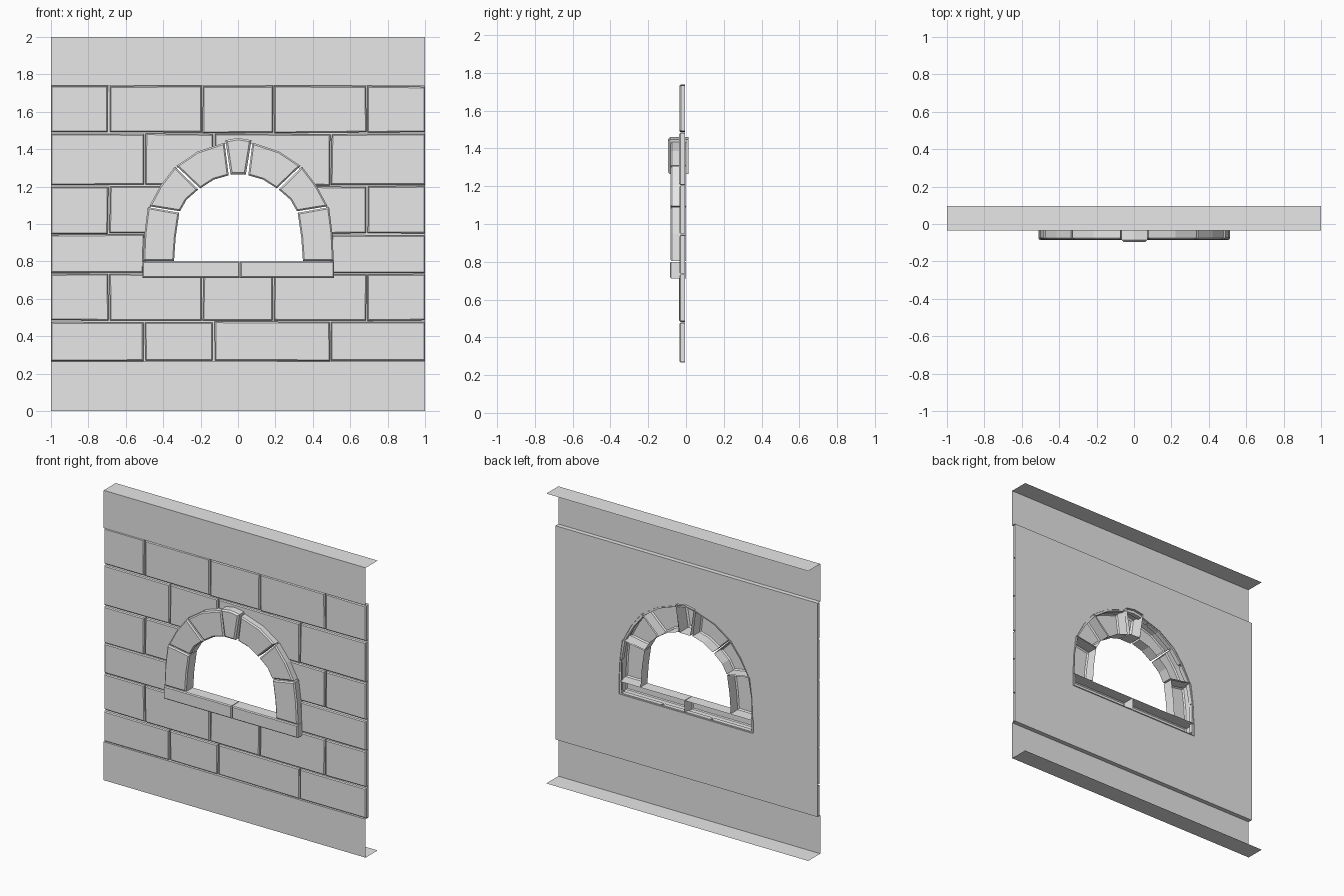
import bpy, bmesh, random

random.seed(4)
if "Cube" in bpy.data.objects:
    bpy.data.objects.remove(bpy.data.objects["Cube"])

stone = bpy.data.materials.new("grey stone")
stone.use_nodes = True
grey = (0.8, 0.8, 0.8, 1)
stone.diffuse_color = grey
stone.node_tree.nodes["Principled BSDF"].inputs["Base Color"].default_value = grey


def finish(name, bm):
    mesh = bpy.data.meshes.new(name)
    bm.to_mesh(mesh)
    bm.free()
    mesh.materials.append(stone)
    obj = bpy.data.objects.new(name, mesh)
    bpy.context.collection.objects.link(obj)
    return obj


def add_block(bm, outline, front, back, bevel=0.0, closed=False):
    """Outline of (x, z) points, anticlockwise from the front, pulled back in y."""
    part = bmesh.new()
    face = part.faces.new([part.verts.new((x, front, z)) for x, z in outline])
    rim = list(face.edges)
    side = bmesh.ops.extrude_edge_only(part, edges=rim)["geom"]
    for v in side:
        if isinstance(v, bmesh.types.BMVert):
            v.co.y = back
    if closed:
        bmesh.ops.holes_fill(part, edges=[e for e in part.edges if e.is_boundary], sides=0)
    if bevel:
        bmesh.ops.bevel(part, geom=rim, offset=bevel, segments=1,
                        affect='EDGES', clamp_overlap=True)
    bmesh.ops.recalc_face_normals(part, faces=part.faces[:])
    nearest = min(part.faces, key=lambda f: f.calc_center_median().y)
    if nearest.normal.y > 0:
        bmesh.ops.reverse_faces(part, faces=part.faces[:])
    temp = bpy.data.meshes.new("temp")
    part.to_mesh(temp)
    part.free()
    bm.from_mesh(temp)
    bpy.data.meshes.remove(temp)


def block(name, outline, front, back, bevel=0.0, closed=False):
    bm = bmesh.new()
    add_block(bm, outline, front, back, bevel, closed)
    return finish(name, bm)


def sheet(name, profile):
    """Open (y, z) profile swept across the full width."""
    bm = bmesh.new()
    left, right = [[bm.verts.new((x, y, z)) for y, z in profile] for x in (-1, 1)]
    for i in range(len(profile) - 1):
        bm.faces.new((left[i], right[i], right[i + 1], left[i + 1]))
    return finish(name, bm)


FACE, MORTAR, REAR = -0.036, -0.005, 0.095
LOW, HIGH = 0.265, 1.74

# Plain bands with their returns to the rear
sheet("top_band", [(REAR, 2), (FACE, 2), (FACE, HIGH), (MORTAR, HIGH)][::-1])
sheet("bottom_band", [(MORTAR, LOW), (FACE, LOW), (FACE, 0), (REAR, 0)][::-1])

# Mortar sheet in two halves around the window hole
hole = [(0, 0.72), (-0.495, 0.72), (-0.495, 0.95), (-0.47, 1.09), (-0.405, 1.2),
        (-0.325, 1.3), (-0.21, 1.38), (-0.07, 1.43), (0, 1.44)]
bm = bmesh.new()
for s in (1, -1):
    pts = [(0, LOW), (-1, LOW), (-1, HIGH), (0, HIGH)] + hole[::-1]
    f = bm.faces.new([bm.verts.new((s * x, MORTAR, z)) for x, z in pts])
    f.normal_update()
    if f.normal.y > 0:
        f.normal_flip()
bmesh.ops.triangulate(bm, faces=bm.faces[:])
bmesh.ops.remove_doubles(bm, verts=bm.verts[:], dist=0.0001)
finish("mortar", bm)

# Brick courses: alternating joints, slightly uneven corners
levels = [LOW, 0.48, 0.735, 0.945, 1.205, 1.485, HIGH]
wide = [-1, -0.5, -0.13, 0.495, 1]
narrow = [-1, -0.69, -0.19, 0.19, 0.69, 1]
bm = bmesh.new()
for row in range(len(levels) - 1):
    joints = narrow if row % 2 else wide
    for a, b in zip(joints, joints[1:]):
        x0 = a if a == -1 else a + 0.004
        x1 = b if b == 1 else b - 0.004
        z0, z1 = levels[row] + 0.004, levels[row + 1] - 0.004
        corners = [(x0, z0), (x1, z0), (x1, z1), (x0, z1)]
        uneven = [(x if abs(x) == 1 else x + random.uniform(-0.003, 0.003),
                   z + random.uniform(-0.003, 0.003)) for x, z in corners]
        add_block(bm, uneven, FACE + random.uniform(0, 0.003), MORTAR, 0.006, True)
bricks = finish("bricks", bm)

# Cut the window out of the bricks, then drop their hidden backs
around = hole + [(-x, z) for x, z in hole[-2:0:-1]]
cutter = block("window_cutter", around[::-1], -0.2, 0.2, closed=True)
cutter.hide_render = True
cut = bricks.modifiers.new("window", 'BOOLEAN')
cut.operation, cut.solver, cut.object = 'DIFFERENCE', 'EXACT', cutter
bpy.context.view_layer.objects.active = bricks
bpy.ops.object.modifier_apply(modifier=cut.name)
bpy.data.objects.remove(cutter)
bm = bmesh.new()
bm.from_mesh(bricks.data)
backs = [f for f in bm.faces if f.normal.y > 0.9]
bmesh.ops.delete(bm, geom=backs, context='FACES')
bm.to_mesh(bricks.data)
bm.free()

# Arch stones, hollow at the back, mirrored to both sides
stones = {
    "lower": [(-0.507, 0.803), (-0.342, 0.803), (-0.333, 0.93), (-0.314, 1.06),
              (-0.482, 1.09), (-0.5, 0.95)],
    "middle": [(-0.474, 1.095), (-0.31, 1.068), (-0.275, 1.13), (-0.213, 1.184),
               (-0.337, 1.307), (-0.415, 1.205)],
    "upper": [(-0.329, 1.311), (-0.202, 1.19), (-0.13, 1.237), (-0.05, 1.26),
              (-0.072, 1.435), (-0.217, 1.387)],
}
for name, pts in stones.items():
    block("right_" + name + "_arch_stone", pts, -0.083, 0, 0.008)
    block("left_" + name + "_arch_stone", [(0.005 - x, z) for x, z in pts[::-1]],
          -0.083, 0, 0.008)

block("keystone", [(-0.04, 1.265), (0.042, 1.265), (0.072, 1.448), (0.0, 1.46),
                   (-0.067, 1.448)], -0.095, 0.012, 0.01)

# Two sill stones
for name, x0, x1 in (("right_sill", -0.51, 0.008), ("left_sill", 0.012, 0.513)):
    block(name, [(x0, 0.712), (x1, 0.712), (x1, 0.8), (x0, 0.8)], -0.085, 0, 0.006)
